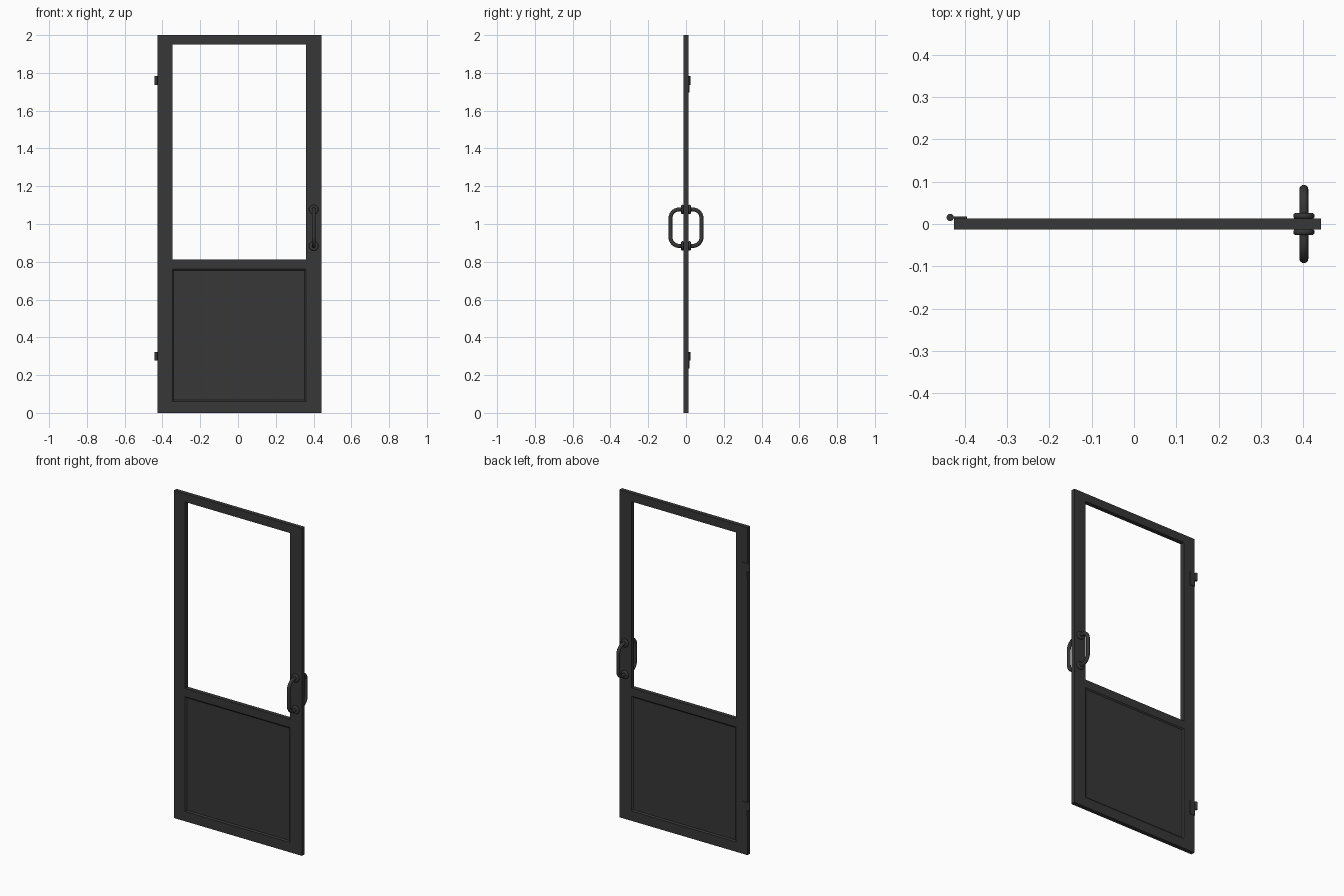
import bpy, bmesh, math
from mathutils import Vector

if "Cube" in bpy.data.objects:
    bpy.data.objects.remove(bpy.data.objects["Cube"])

dark = bpy.data.materials.new("dark_metal")
dark.diffuse_color = (0.038, 0.038, 0.038, 1)
dark.use_nodes = True
dark.node_tree.nodes["Principled BSDF"].inputs["Base Color"].default_value = dark.diffuse_color

def box(name, x0, x1, y0, y1, z0, z1):
    bpy.ops.mesh.primitive_cube_add(size=1)
    o = bpy.context.object
    o.name = name
    for v in o.data.vertices:
        v.co = Vector((x1 if v.co.x > 0 else x0, y1 if v.co.y > 0 else y0, z1 if v.co.z > 0 else z0))
    o.data.materials.append(dark)
    return o

def cylinder(name, radius, depth, loc, rot=(0, 0, 0), bevel=0.0):
    bpy.ops.mesh.primitive_cylinder_add(vertices=32, radius=radius, depth=depth, location=loc, rotation=rot)
    o = bpy.context.object
    o.name = name
    o.data.materials.append(dark)
    if bevel:
        b = o.modifiers.new("rounded_rim", 'BEVEL')
        b.width, b.segments = bevel, 4
    bpy.ops.object.shade_smooth_by_angle()
    return o

L, R, IL, IR, T = -0.425, 0.441, -0.348, 0.359, 0.013

# Door frame around the open upper half
box("left_stile", L, IL, -T, T, 0, 2)
box("right_stile", IR, R, -T, T, 0, 2)
box("bottom_rail", IL, IR, -T, T, 0, 0.06)
box("middle_rail", IL, IR, -T, T, 0.762, 0.812)
box("top_rail", IL, IR, -T, T, 1.95, 2)

# Lower panel with a sloped, recessed moulding on both faces
panel = box("lower_panel", IL, IR, -T, T, 0.06, 0.762)
bm = bmesh.new()
bm.from_mesh(panel.data)
bm.normal_update()
faces = [f for f in bm.faces if abs(f.normal.y) > 0.9]
bmesh.ops.inset_individual(bm, faces=faces, thickness=0.011, depth=-0.006)
bm.to_mesh(panel.data)
bm.free()

# Hinges on the back of the left stile
for tag, z in (("lower", 0.30), ("upper", 1.76)):
    box(tag + "_hinge_leaf", L, -0.394, T, 0.0175, z - 0.065, z + 0.022)
    box(tag + "_hinge_tab", -0.434, L, T, 0.0175, z - 0.022, z + 0.022)
    cylinder(tag + "_hinge_knuckle", 0.0085, 0.046, (-0.434, 0.0155, z))

# Pull handles and rosettes on both faces
HX, ZT, ZB, REACH, BEND = 0.401, 1.077, 0.884, 0.082, 0.046

def arc(cy, cz, start):
    return [(cy + BEND * math.cos(a), cz + BEND * math.sin(a))
            for a in (math.radians(start - 90 * i / 10) for i in range(11))]

path = [(T - 0.002, ZT)] + arc(REACH - BEND, ZT - BEND, 90) \
    + arc(REACH - BEND, ZB + BEND, 0) + [(T - 0.002, ZB)]

for tag, s in (("back", 1), ("front", -1)):
    curve = bpy.data.curves.new(tag + "_pull_handle", 'CURVE')
    curve.dimensions = '3D'
    curve.bevel_depth, curve.bevel_resolution = 0.0105, 6
    curve.materials.append(dark)
    spline = curve.splines.new('POLY')
    spline.points.add(len(path) - 1)
    for p, (y, z) in zip(spline.points, path):
        p.co = (HX, s * y, z, 1)
    spline.use_smooth = True
    handle = bpy.data.objects.new(tag + "_pull_handle", curve)
    bpy.context.collection.objects.link(handle)
    for end, z in (("top", ZT), ("bottom", ZB)):
        cylinder(f"{tag}_{end}_rosette", 0.025, 0.014, (HX, s * (T + 0.006), z), (math.pi / 2, 0, 0), 0.006)
